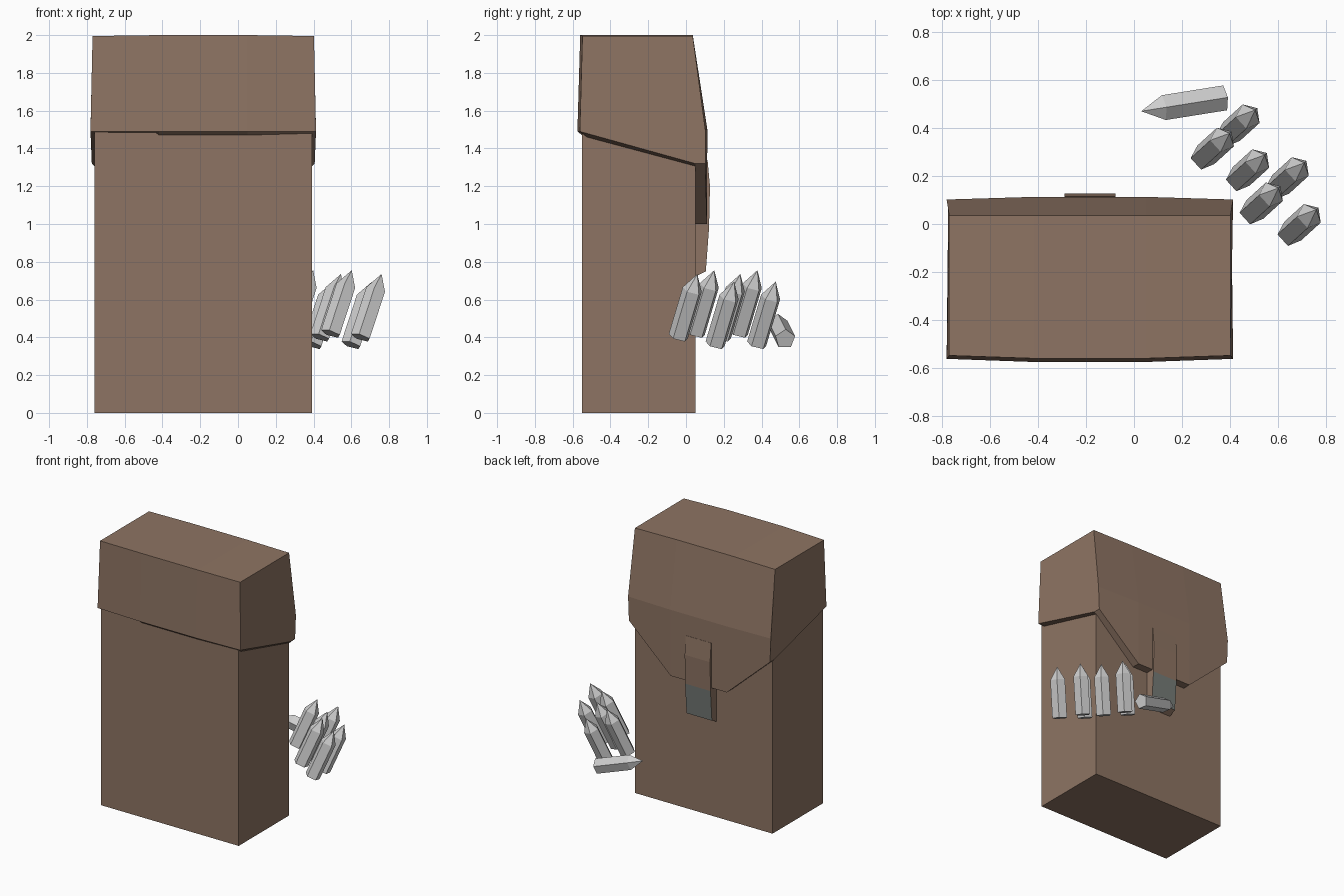
import bpy, math
from mathutils import Vector

if "Cube" in bpy.data.objects:
    bpy.data.objects.remove(bpy.data.objects["Cube"])


def material(name, rgb):
    m = bpy.data.materials.new(name)
    m.diffuse_color = (*rgb, 1)
    m.use_nodes = True
    m.node_tree.nodes["Principled BSDF"].inputs["Base Color"].default_value = m.diffuse_color
    return m


LEATHER = material("brown leather", (0.27, 0.175, 0.125))
TIP = material("grey strap tip", (0.18, 0.20, 0.185))
STEEL = material("light steel", (0.62, 0.62, 0.62))
CX = -0.184  # middle of the pouch


def make(name, verts, faces, *mats):
    me = bpy.data.meshes.new(name)
    me.from_pydata(verts, [], faces)
    for m in mats:
        me.materials.append(m)
    ob = bpy.data.objects.new(name, me)
    bpy.context.collection.objects.link(ob)
    return ob


def loft(name, rings, *mats):
    """Join equal closed rings with quads and cap both ends."""
    n = len(rings[0])
    verts = [v for r in rings for v in r]
    faces = [tuple(range(n))[::-1],
             tuple(range((len(rings) - 1) * n, len(rings) * n))]
    for k in range(len(rings) - 1):
        a, b = k * n, (k + 1) * n
        for i in range(n):
            j = (i + 1) % n
            faces.append((a + i, a + j, b + j, b + i))
    return make(name, verts, faces, *mats)


# Pouch body: plain box whose top is hidden in the lid
def rect(z):
    return [(CX + sx * 0.575, y, z)
            for sx, y in ((-1, -0.55), (1, -0.55), (1, 0.05), (-1, 0.05))]


loft("pouch_body", [rect(0), rect(1.6)], LEATHER)


# Lid: three bowed columns, the middle one hanging down as a flap
def lid_section(side, middle):
    b = 1 if middle else 0
    drop = 1.0 if middle else 1.32
    profile = [(0.597, -0.562 - 0.013 * b, 1.49),
               (0.586, -0.548 - 0.012 * b, 1.995 + 0.005 * b),
               (0.586, 0.036, 1.995 + 0.005 * b),
               (0.597, 0.102 + 0.011 * b, 1.5),
               (0.590, 0.102 + 0.009 * b, drop),
               (0.590, 0.049, drop)]
    return [(CX + side * (0.235 if middle else w), y, z) for w, y, z in profile]


loft("lid_flap", [lid_section(-1, False), lid_section(-1, True),
                  lid_section(1, True), lid_section(1, False)], LEATHER)

# Closing strap with a grey tip on its outer face
strap_profile = [(0.045, 1.34), (0.114, 1.34), (0.127, 1.2), (0.122, 0.98),
                 (0.105, 0.75), (0.045, 0.72)]
strap = loft("closing_strap", [[(CX + s * 0.106, y, z) for y, z in strap_profile]
                               for s in (-1, 1)], LEATHER, TIP)
for p in strap.data.polygons:
    zs = [strap.data.vertices[i].co.z for i in p.vertices]
    if max(zs) < 1.0 and min(zs) > 0.74:
        p.material_index = 1


# Bolts: five-sided rods with pointed ends
def bolt(name, tip, axis, flip=-1, radius=0.055, point=0.095):
    tip, axis = Vector(tip), Vector(axis)
    length = axis.length
    q = axis.to_track_quat('Z', 'Y')
    base = tip - axis
    verts = []
    for h in (0, length - point):
        for k in range(5):
            a = math.radians(90 * flip + 72 * k)
            verts.append(base + q @ Vector((radius * math.cos(a), radius * math.sin(a), h)))
    verts.append(tip)
    faces = [(4, 3, 2, 1, 0)]
    for i in range(5):
        j = (i + 1) % 5
        faces += [(i, j, 5 + j, 5 + i), (5 + i, 5 + j, 10)]
    make(name, verts, faces, STEEL)


for n, tip in enumerate([(0.760, 0.060, 0.735), (0.602, 0.150, 0.755),
                         (0.710, 0.255, 0.695), (0.545, 0.288, 0.735),
                         (0.398, 0.378, 0.755), (0.505, 0.475, 0.695)], 1):
    bolt(f"bolt_{n}", tip, (0.11, 0.10, 0.335))
bolt("loose_bolt", (0.03, 0.47, 0.50), (-0.345, -0.055, 0.11), flip=1)
